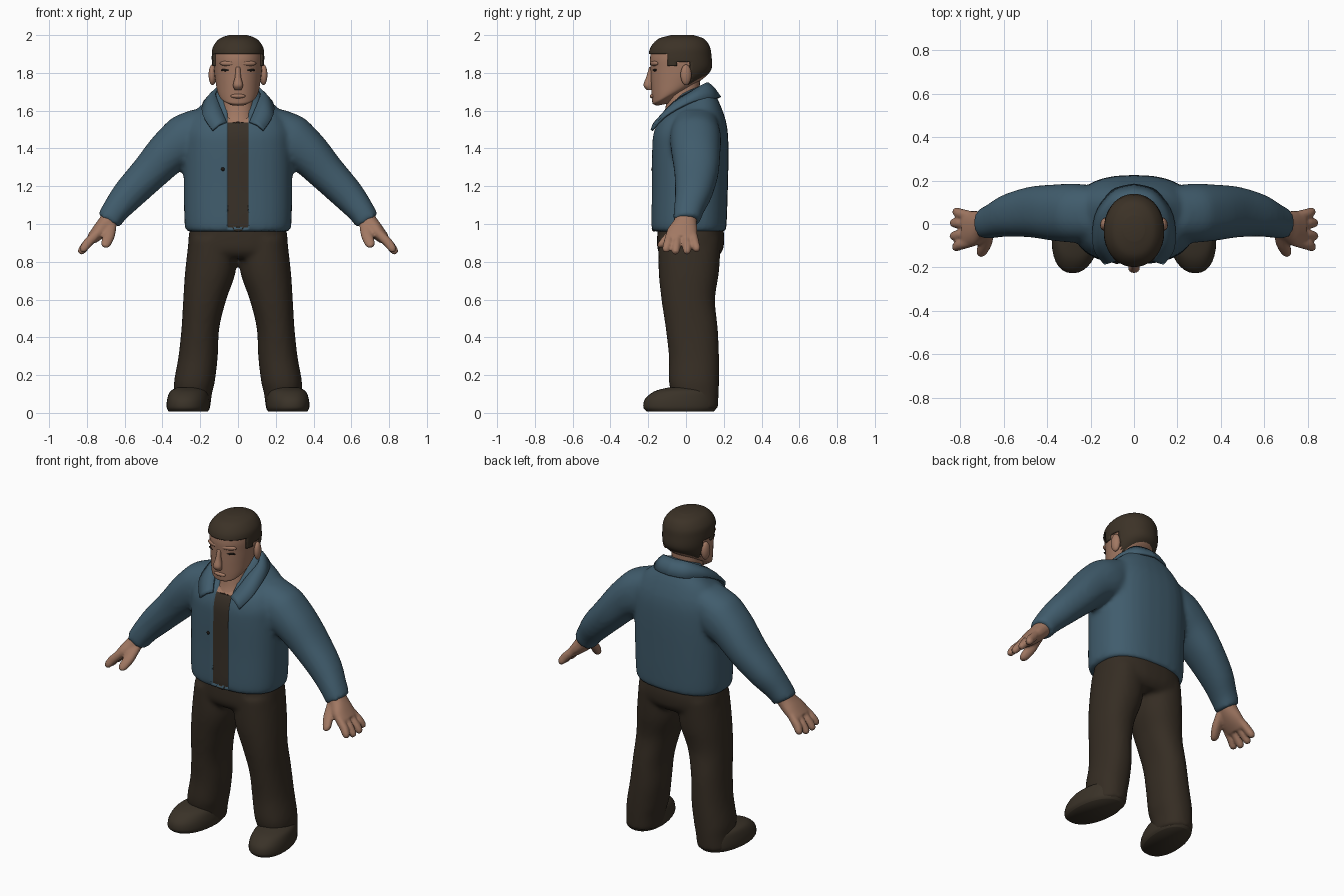
import bpy, bmesh, math
from mathutils import Vector

old = bpy.data.objects.get("Cube")
if old:
    bpy.data.objects.remove(old)


def material(name, r, g, b):
    m = bpy.data.materials.new(name)
    m.use_nodes = True
    m.diffuse_color = (r, g, b, 1)
    m.node_tree.nodes["Principled BSDF"].inputs["Base Color"].default_value = (r, g, b, 1)
    return m


DENIM = material("jacket blue", 0.052, 0.108, 0.152)
SKIN = material("skin", 0.36, 0.19, 0.125)
HAIR = material("hair brown", 0.045, 0.032, 0.02)
SHIRT = material("shirt brown", 0.04, 0.03, 0.021)
CLOTH = material("trouser brown", 0.036, 0.026, 0.017)
LEATHER = material("boot brown", 0.042, 0.032, 0.021)
DARK = material("eye dark", 0.012, 0.009, 0.007)


def spline(keys, steps):
    """Smooth curve through rows of any length."""
    pts = [Vector(k) for k in keys]
    out = []
    for i in range(len(pts) - 1):
        a, b, c, d = pts[max(i - 1, 0)], pts[i], pts[i + 1], pts[min(i + 2, len(pts) - 1)]
        for s in range(steps):
            t = s / steps
            out.append(b + (c - a) * (t / 2) + (a * 2 - b * 5 + c * 4 - d) * (t * t / 2)
                       + (b * 3 - a - c * 3 + d) * (t ** 3 / 2))
    return out + [pts[-1]]


def loft(bm, keys, flat=True, side=1, power=0.9, steps=5, seg=32):
    """Rings of (x, y, z, radius across, radius along y, tilt); flat rings lie level."""
    rows = spline([tuple(k) + (0,) * (6 - len(k)) for k in keys], steps)
    rings = []
    for i, r in enumerate(rows):
        across = Vector((1, 0, 0))
        if not flat:
            d = Vector(rows[min(i + 1, len(rows) - 1)][:3]) - Vector(rows[max(i - 1, 0)][:3])
            across = Vector((d.z, 0, -d.x)).normalized()
        ring = []
        for j in range(seg):
            a = math.tau * j / seg
            c, s = (math.copysign(abs(f) ** power, f) for f in (math.cos(a), math.sin(a)))
            p = Vector(r[:3]) + across * (c * r[3]) + Vector((0, s * r[4], s * r[4] * r[5]))
            ring.append(bm.verts.new((p.x * side, p.y, p.z)))
        rings.append(ring)
    for lo, hi in zip(rings, rings[1:]):
        for j in range(seg):
            k = (j + 1) % seg
            bm.faces.new((lo[j], lo[k], hi[k], hi[j]))
    bm.faces.new(rings[0][::-1])
    bm.faces.new(rings[-1])


def finish(name, bm, *mats):
    bmesh.ops.recalc_face_normals(bm, faces=bm.faces[:])
    me = bpy.data.meshes.new(name)
    bm.to_mesh(me)
    bm.free()
    for m in mats:
        me.materials.append(m)
    ob = bpy.data.objects.new(name, me)
    bpy.context.scene.collection.objects.link(ob)
    me.polygons.foreach_set("use_smooth", [True] * len(me.polygons))
    return ob


def fused(name, bm, voxel, smooth, *mats):
    """Merge overlapping lofts into one soft skin."""
    ob = finish(name, bm, *mats)
    mod = ob.modifiers.new("Fuse", 'REMESH')
    mod.mode, mod.voxel_size, mod.use_smooth_shade = 'VOXEL', voxel, True
    mod = ob.modifiers.new("Soften", 'SMOOTH')
    mod.factor, mod.iterations = 0.5, smooth
    dg = bpy.context.evaluated_depsgraph_get()
    me = bpy.data.meshes.new_from_object(ob.evaluated_get(dg))
    ob.modifiers.clear()
    ob.data = me
    me.materials.clear()
    for m in mats:
        me.materials.append(m)
    me.polygons.foreach_set("material_index", [0] * len(me.polygons))
    return ob


def blob(name, loc, size, mat, turn=0):
    bm = bmesh.new()
    bmesh.ops.create_uvsphere(bm, u_segments=16, v_segments=10, radius=1)
    for v in bm.verts:
        v.co = Vector(c * s for c, s in zip(v.co, size))
    ob = finish(name, bm, mat)
    ob.location, ob.rotation_euler.z = loc, turn
    return ob


# Jacket: torso and sleeves fused, then the open front cut in
bm = bmesh.new()
loft(bm, [(0, .015, .96, .268, .192), (0, .015, 1.0, .283, .2), (0, .02, 1.2, .287, .202),
          (0, .022, 1.4, .287, .203), (0, .022, 1.5, .28, .195, .1), (0, .022, 1.58, .24, .167, .2),
          (0, .03, 1.64, .17, .125, .35), (0, .03, 1.69, .12, .1, .4), (0, .035, 1.715, .1, .08, .4)],
     power=.8)
for s in (1, -1):
    loft(bm, [(.17, .05, 1.53, .1, .12), (.265, .05, 1.455, .135, .135), (.36, .052, 1.385, .118, .13),
              (.47, .055, 1.27, .1, .117), (.58, .04, 1.155, .087, .098), (.65, .015, 1.07, .072, .08),
              (.685, .003, 1.015, .066, .072)], flat=False, side=s)
jacket = fused("jacket", bm, .014, 6, DENIM, SHIRT, SKIN)
GAP = .058
bm = bmesh.new()
bm.from_mesh(jacket.data)
for co, no in (((GAP, 0, 0), (1, 0, 0)), ((-GAP, 0, 0), (1, 0, 0)), ((0, 0, 1.545), (0, 0, 1))):
    bmesh.ops.bisect_plane(bm, geom=bm.verts[:] + bm.edges[:] + bm.faces[:], plane_co=co, plane_no=no)
front = []
for f in bm.faces:
    c = f.calc_center_median()
    if abs(c.x) < GAP and c.y < -.03 and c.z > .975:
        front.append(f)
        f.material_index = 1 if c.z < 1.545 else 2
rim = bmesh.ops.inset_region(bm, faces=front, thickness=.003, depth=-.014, use_even_offset=True)
for f in rim["faces"]:
    f.material_index = 0
bm.to_mesh(jacket.data)
bm.free()

# Turned-down collar, mirrored
inner = spline([(0, .115, 1.745), (.08, .095, 1.74), (.117, .03, 1.70), (.105, -.06, 1.645),
                (.062, -.16, 1.54)], 5)
outer = spline([(0, .18, 1.67), (.1, .15, 1.665), (.175, .04, 1.65), (.185, -.105, 1.575),
                (.135, -.182, 1.495)], 5)
bm = bmesh.new()
rows = [[bm.verts.new(p) for p in line] for line in
        (inner, [(a + b) / 2 + Vector((0, 0, .008)) for a, b in zip(inner, outer)], outer)]
for a, b in zip(rows, rows[1:]):
    for i in range(len(a) - 1):
        bm.faces.new((a[i], b[i], b[i + 1], a[i + 1]))
collar = finish("collar", bm, DENIM)
collar.modifiers.new("Mirror", 'MIRROR').use_clip = True
mod = collar.modifiers.new("Thickness", 'SOLIDIFY')
mod.thickness, mod.offset = .014, 0

# Jacket button and belt buckle
blob("jacket_button", (-.08, -.178, 1.29), (.01, .006, .01), DARK)
blob("belt_buckle", (0, -.17, .972), (.03, .01, .012), LEATHER)

# Trousers
bm = bmesh.new()
loft(bm, [(0, .022, 1.0, .25, .17), (0, .025, .93, .262, .178), (0, .022, .86, .258, .172),
          (0, .02, .82, .2, .14)], power=.8)
for s in (1, -1):
    loft(bm, [(.135, .02, .92, .125, .165), (.146, .015, .75, .134, .16), (.176, .012, .6, .114, .142),
              (.199, .03, .45, .1, .138), (.211, .042, .3, .104, .133), (.23, .042, .17, .108, .133),
              (.238, .048, .1, .1, .125), (.245, .052, .015, .097, .116)], side=s)
fused("trousers", bm, .014, 5, CLOTH)

# Boots, toes turned slightly out
for s, label in ((1, "left"), (-1, "right")):
    bm = bmesh.new()
    loft(bm, [(.26, -.03, .008, .102, .178), (.26, -.032, .03, .112, .194), (.26, -.028, .075, .109, .188),
              (.26, -.01, .115, .095, .155), (.26, .01, .135, .06, .1)], side=s)
    for v in bm.verts:
        v.co.x -= s * .1 * v.co.y
    finish(label + "_boot", bm, LEATHER)

# Hands: palm, four fingers and thumb fused
for s, label in ((1, "left"), (-1, "right")):
    bm = bmesh.new()
    loft(bm, [(.655, .01, 1.065, .05, .055), (.69, -.005, 1.01, .048, .062), (.73, -.02, .965, .042, .08),
              (.775, -.025, .92, .03, .083)], flat=False, side=s)
    for y, tip, drop in ((-.085, -.105, .01), (-.045, -.055, 0), (0, .005, 0), (.038, .055, .012)):
        loft(bm, [(.75, y, .945, .024, .022), (.795, (y + tip) / 2, .9, .025, .024),
                  (.828 - drop, tip, .858 + drop, .021, .021),
                  (.838 - drop, tip, .843 + drop, .011, .012)], flat=False, side=s, seg=12)
    loft(bm, [(.675, -.03, 1.0, .034, .035), (.683, -.085, .94, .032, .032), (.7, -.125, .893, .026, .026),
              (.705, -.135, .875, .012, .014)], flat=False, side=s, seg=12)
    fused(label + "_hand", bm, .008, 3, SKIN)

# Neck and head
bm = bmesh.new()
loft(bm, [(0, -.035, 1.53, .09, .1), (0, -.025, 1.6, .085, .09, .2), (0, -.015, 1.68, .085, .085),
          (0, -.01, 1.78, .085, .085)])
finish("neck", bm, SKIN)
SKULL = [(0, -.11, 1.635, .045, .045, .2), (0, -.1, 1.665, .085, .075, .4), (0, -.065, 1.7, .108, .115, .35),
         (0, -.04, 1.76, .12, .145, .15), (0, -.03, 1.82, .127, .158, 0), (0, -.032, 1.88, .13, .158, 0),
         (0, -.03, 1.93, .123, .147, 0), (0, -.025, 1.972, .09, .112, 0), (0, -.02, 1.992, .04, .05, 0)]
bm = bmesh.new()
loft(bm, SKULL, power=.95, seg=40)
finish("head", bm, SKIN)


# Hair: a slightly larger cap trimmed along the hairline
def hairline(y):
    if y < -.1:
        return 1.9
    if y < -.055:
        return 1.835
    return 1.855 if y < .02 else 1.735


bm = bmesh.new()
loft(bm, [(x, y, z + .008, a + .009, b + .009, t) for x, y, z, a, b, t in SKULL], power=.95, steps=8, seg=64)
cut = [f for f in bm.faces if f.calc_center_median().z < hairline(f.calc_center_median().y)]
bmesh.ops.delete(bm, geom=cut, context='FACES')
hair = finish("hair", bm, HAIR)
hair.modifiers.new("Thickness", 'SOLIDIFY').thickness = .012

# Face details
bm = bmesh.new()
loft(bm, [(0, -.183, 1.83, .012, .012), (0, -.19, 1.78, .016, .02), (0, -.2, 1.735, .026, .025),
          (0, -.19, 1.71, .018, .018)], seg=16)
finish("nose", bm, SKIN)
blob("lips", (0, -.178, 1.677), (.04, .014, .012), SKIN)
for s, label in ((1, "left"), (-1, "right")):
    blob(label + "_ear", (s * .135, .0, 1.79), (.02, .03, .055), SKIN, s * .25)
    blob(label + "_eye", (s * .06, -.168, 1.815), (.034, .005, .007), DARK, s * .38)
    blob(label + "_brow", (s * .055, -.168, 1.85), (.045, .014, .014), SKIN, s * .35)
